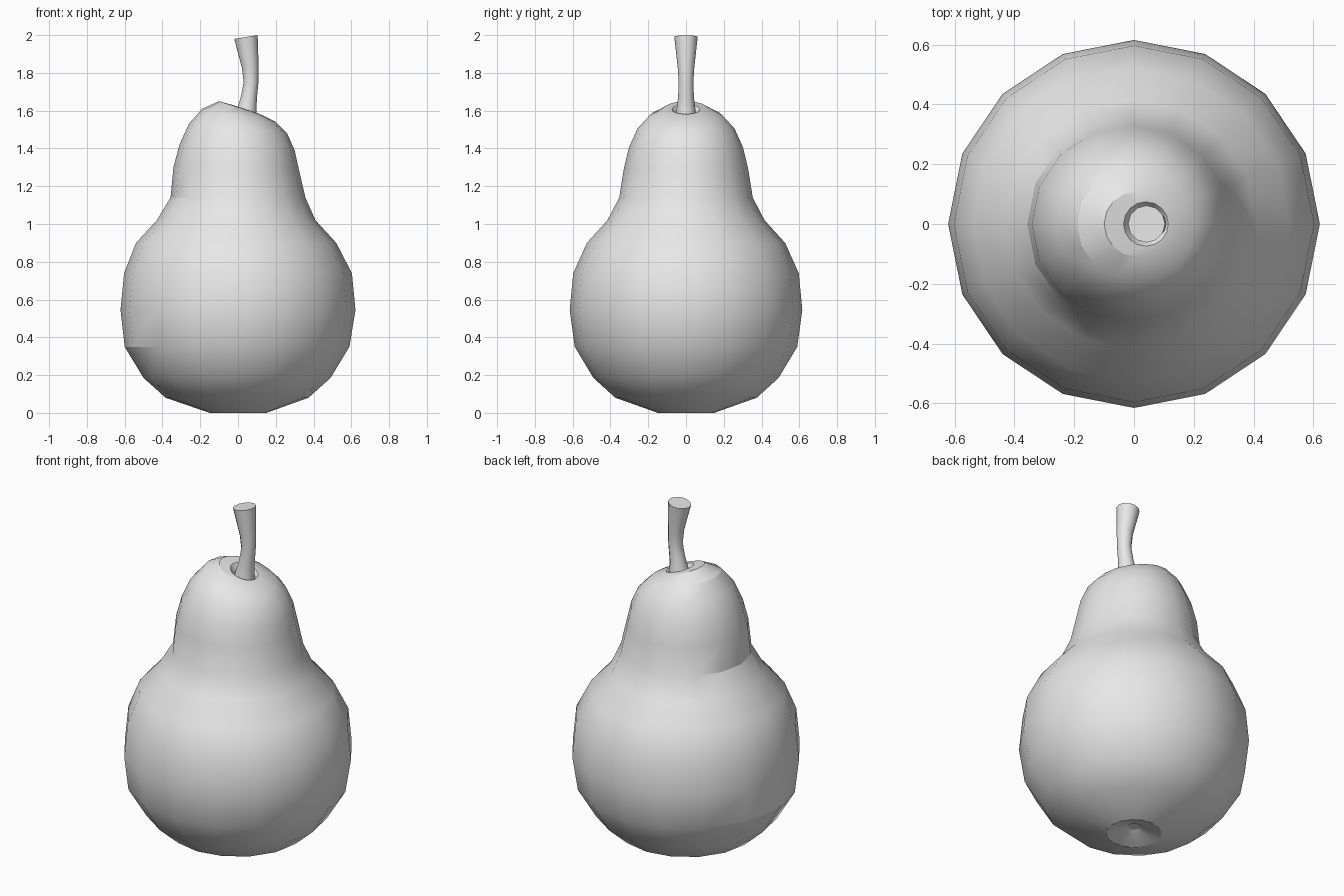
import bpy
import bmesh
from math import cos, sin, tau, radians

if "Cube" in bpy.data.objects:
    bpy.data.objects.remove(bpy.data.objects["Cube"], do_unlink=True)


def make_material(name, colour):
    mat = bpy.data.materials.new(name)
    mat.use_nodes = True
    mat.diffuse_color = colour
    mat.node_tree.nodes["Principled BSDF"].inputs["Base Color"].default_value = colour
    return mat


def loft(name, rings, sides, mat, sharp_angle, depth=1.0):
    """Skin tilted rings of (centre x, height, radius, tilt), capping both ends."""
    bm = bmesh.new()
    loops = []
    for centre, height, radius, tilt in rings:
        loop = []
        for i in range(sides):
            a = tau * i / sides
            loop.append(bm.verts.new((centre + radius * cos(a),
                                      depth * radius * sin(a),
                                      height + tilt * cos(a))))
        loops.append(loop)
    for low, high in zip(loops, loops[1:]):
        for i in range(sides):
            j = (i + 1) % sides
            bm.faces.new((low[i], low[j], high[j], high[i]))
    bm.faces.new(loops[0][::-1])
    bm.faces.new(loops[-1])
    bmesh.ops.recalc_face_normals(bm, faces=bm.faces)
    mesh = bpy.data.meshes.new(name)
    bm.to_mesh(mesh)
    bm.free()
    mesh.materials.append(mat)
    obj = bpy.data.objects.new(name, mesh)
    bpy.context.collection.objects.link(obj)
    bpy.ops.object.select_all(action="DESELECT")
    obj.select_set(True)
    bpy.context.view_layer.objects.active = obj
    bpy.ops.object.shade_smooth_by_angle(angle=radians(sharp_angle))
    return obj


grey = make_material("plain grey", (0.8, 0.8, 0.8, 1.0))

# Fruit body: dimpled base, wide belly, narrow leaning neck, hollow at the stem
body_rings = [
    (0, .04, .03, 0),
    (0, .025, .06, 0),
    (0, 0, .15, 0),
    (-.005, .08, .378, 0),
    (-.005, .185, .495, 0),
    (-.005, .35, .595, 0),
    (0, .545, .622, 0),
    (0, .74, .603, 0),
    (-.01, .9, .53, 0),
    (-.01, 1.02, .42, 0),
    (0, 1.14, .357, 0),
    (-.01, 1.295, .332, -.005),
    (-.005, 1.405, .305, -.015),
    (0, 1.505, .26, -.025),
    (.005, 1.575, .195, -.035),
    (.01, 1.615, .11, -.035),
    (.04, 1.607, .075, -.025),
    (.045, 1.57, .05, -.01),
]
loft("fruit_body", body_rings, 16, grey, 24, depth=.99)

# Stem: bent stalk flaring towards a slanted cut top
stem_rings = [
    (.045, 1.57, .056, -.01),
    (.047, 1.605, .05, -.01),
    (.058, 1.67, .042, -.006),
    (.069, 1.75, .039, 0),
    (.065, 1.83, .044, .004),
    (.042, 1.99, .062, .01),
]
loft("stem", stem_rings, 12, grey, 40)
